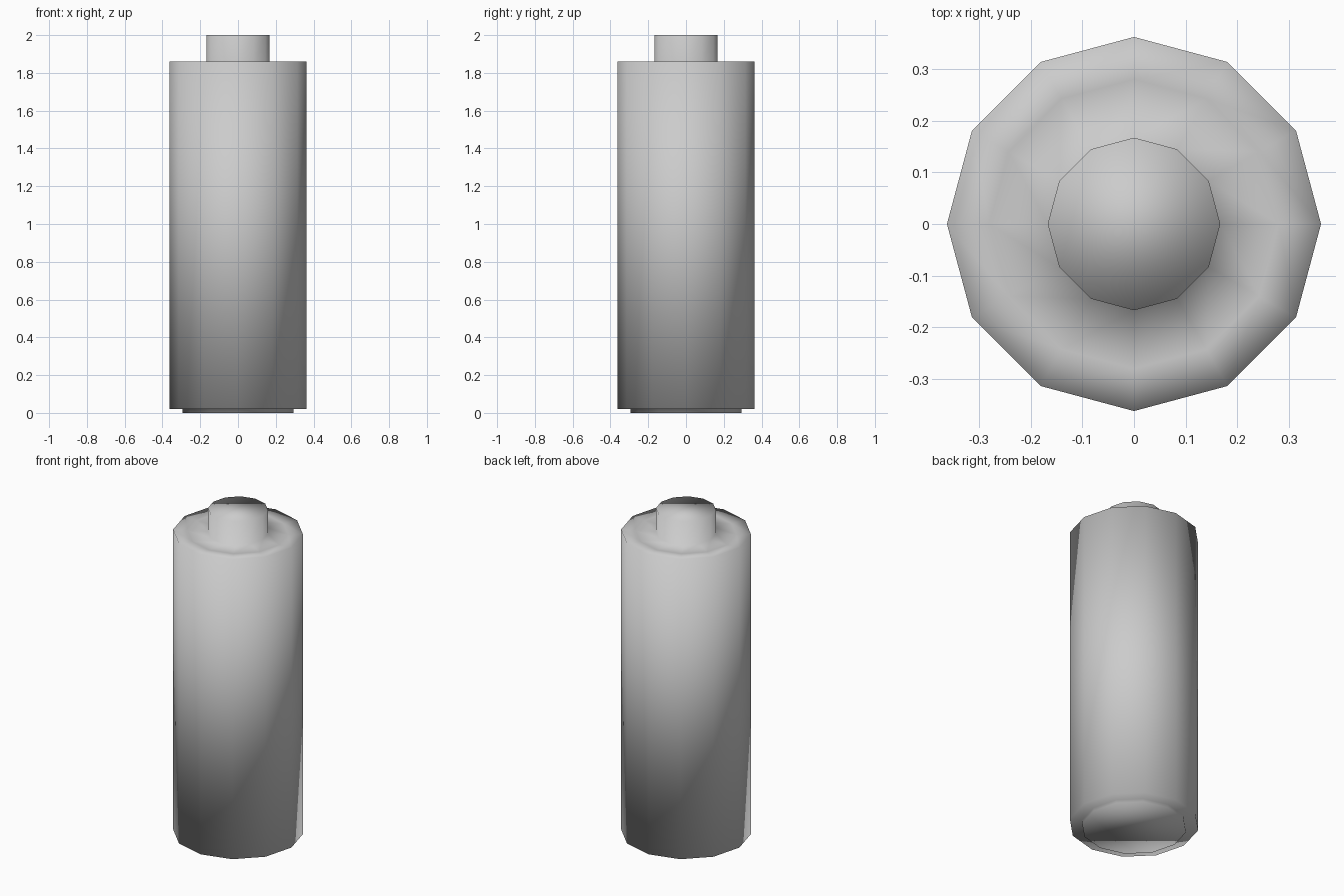
import bpy, bmesh
from math import cos, sin, tau

if "Cube" in bpy.data.objects:
    bpy.data.objects.remove(bpy.data.objects["Cube"])

SIDES = 12

def lathe(name, profile):
    """Spin (radius, z) points into a closed, smooth-shaded 12-sided solid."""
    bm = bmesh.new()
    rings = [[bm.verts.new((r * cos(tau * i / SIDES), r * sin(tau * i / SIDES), z))
              for i in range(SIDES)] for r, z in profile]
    for low, high in zip(rings, rings[1:]):
        for i in range(SIDES):
            j = (i + 1) % SIDES
            bm.faces.new((low[i], low[j], high[j], high[i]))
    bm.faces.new(rings[0][::-1])
    bm.faces.new(rings[-1])
    for f in bm.faces:
        f.smooth = True
    mesh = bpy.data.meshes.new(name)
    bm.to_mesh(mesh)
    bm.free()
    obj = bpy.data.objects.new(name, mesh)
    bpy.context.collection.objects.link(obj)
    return obj

# Battery cell: bottom contact, casing, shallow top shoulder, terminal nub
lathe("battery_cell", [
    (0.293, 0.0), (0.293, 0.02),
    (0.362, 0.02), (0.362, 1.86),
    (0.28, 1.855), (0.167, 1.855),
    (0.167, 2.0),
])
